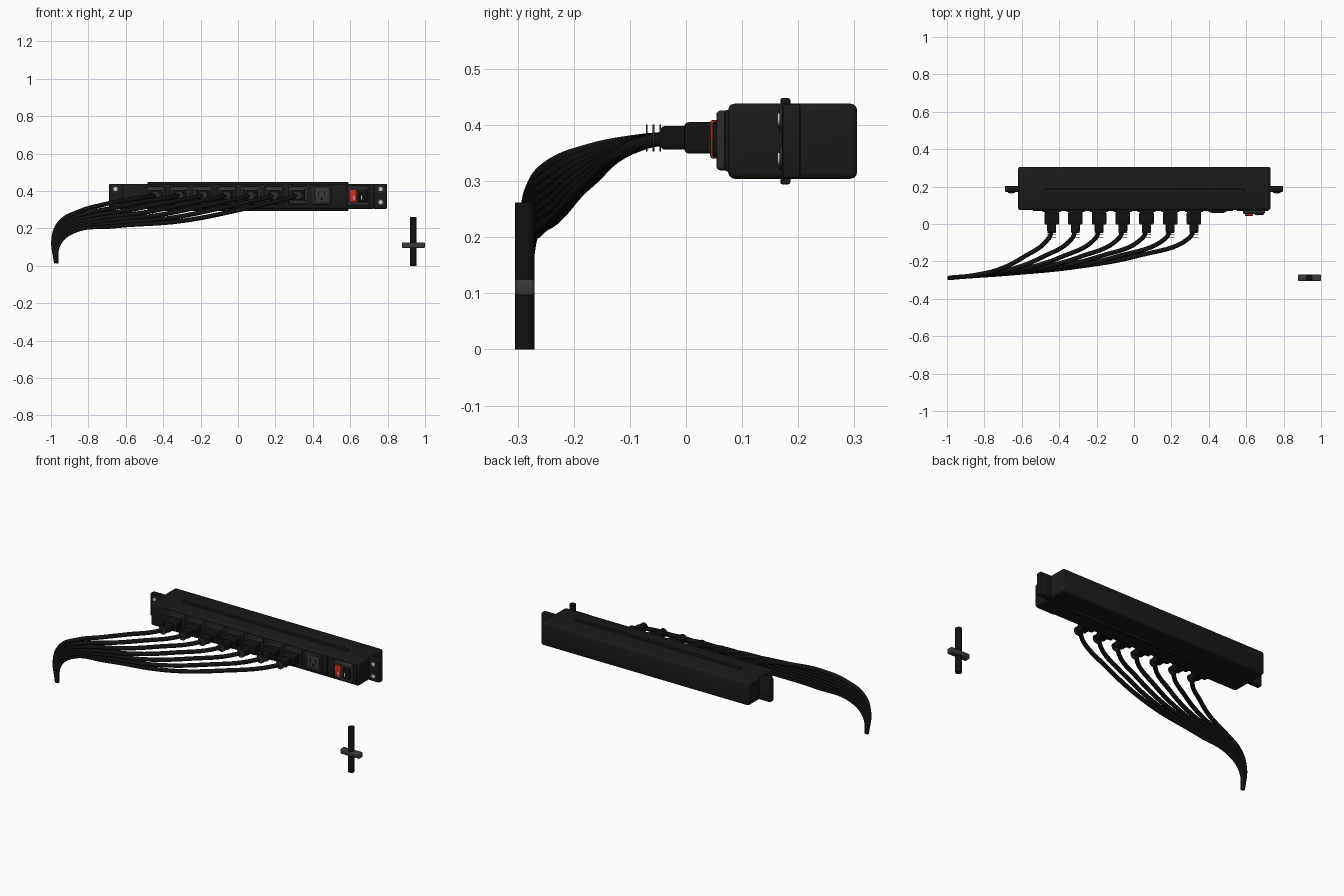
import bpy, bmesh, math
from mathutils import Matrix, Vector

if "Cube" in bpy.data.objects:
    bpy.data.objects.remove(bpy.data.objects["Cube"])


def material(name, r, g, b):
    m = bpy.data.materials.new(name)
    m.diffuse_color = (r, g, b, 1)
    m.use_nodes = True
    m.node_tree.nodes["Principled BSDF"].inputs["Base Color"].default_value = m.diffuse_color
    return m


BLACK = material("black_metal", 0.010, 0.010, 0.009)
RUBBER = material("black_rubber", 0.006, 0.006, 0.006)
DARK = material("dark_plastic", 0.022, 0.022, 0.022)
GREY = material("grey_plastic", 0.04, 0.04, 0.04)
RED = material("red_switch", 0.55, 0.03, 0.02)
LIGHT = material("light_metal", 0.7, 0.7, 0.7)


def finish(bm, name, mat):
    bmesh.ops.recalc_face_normals(bm, faces=bm.faces)
    me = bpy.data.meshes.new(name)
    bm.to_mesh(me)
    bm.free()
    me.materials.append(mat)
    ob = bpy.data.objects.new(name, me)
    bpy.context.collection.objects.link(ob)
    bpy.context.view_layer.objects.active = ob
    bpy.ops.object.select_all(action='DESELECT')
    ob.select_set(True)
    bpy.ops.object.shade_smooth_by_angle(angle=math.radians(35))
    return ob


def box(name, x, y, z, mat, bevel=0.0, seg=2):
    """Box from (min, max) ranges, optionally with rounded edges."""
    bm = bmesh.new()
    lo, hi = Vector((x[0], y[0], z[0])), Vector((x[1], y[1], z[1]))
    size = hi - lo
    bmesh.ops.create_cube(bm, size=1, matrix=Matrix.Translation((lo + hi) / 2) @ Matrix.Diagonal((*size, 1)))
    if bevel:
        bmesh.ops.bevel(bm, geom=bm.edges[:], offset=bevel, segments=seg, profile=0.5, affect='EDGES')
    return finish(bm, name, mat)


def cylinder(name, centre, radius, depth, axis, mat, seg=24):
    bm = bmesh.new()
    rot = Matrix.Rotation(math.pi / 2, 4, 'X') if axis == 'Y' else Matrix()
    bmesh.ops.create_cone(bm, cap_ends=True, segments=seg, radius1=radius, radius2=radius,
                          depth=depth, matrix=Matrix.Translation(centre) @ rot)
    return finish(bm, name, mat)


def span(c, w):
    return (c - w / 2, c + w / 2)


def cable(name, points, radius):
    cu = bpy.data.curves.new(name, 'CURVE')
    cu.dimensions = '3D'
    cu.bevel_depth, cu.bevel_resolution, cu.resolution_u = radius, 3, 8
    cu.use_fill_caps = True
    sp = cu.splines.new('BEZIER')
    sp.bezier_points.add(len(points) - 1)
    for bp, p in zip(sp.bezier_points, points):
        bp.co = p
        bp.handle_left_type = bp.handle_right_type = 'AUTO'
    cu.materials.append(RUBBER)
    ob = bpy.data.objects.new(name, cu)
    bpy.context.collection.objects.link(ob)
    bpy.ops.object.select_all(action='DESELECT')
    ob.select_set(True)
    bpy.context.view_layer.objects.active = ob
    bpy.ops.object.convert(target='MESH')
    bpy.ops.object.shade_smooth_by_angle(angle=math.radians(50))


# Housing, front panels and long ribs on top and underneath
box("housing", (-0.62, 0.73), (0.075, 0.305), (0.304, 0.438), BLACK, 0.012, 3)
box("outlet_panel", (-0.54, 0.53), (0.069, 0.085), (0.317, 0.427), BLACK, 0.004)
box("switch_panel", (0.55, 0.72), (0.069, 0.085), (0.317, 0.427), BLACK, 0.004)
for label, z in (("top", 0.438), ("bottom", 0.304)):
    box(label + "_rib", (-0.485, 0.59), (0.168, 0.186), span(z, 0.02), BLACK, 0.004)

# Mounting ears with screws
for label, x0, x1 in (("left", -0.69, -0.61), ("right", 0.72, 0.797)):
    box(label + "_ear", (x0, x1), (0.171, 0.204), (0.305, 0.438), BLACK, 0.006)
    cx = -0.655 if label == "left" else 0.763
    for i, z in enumerate((0.34, 0.41)):
        cylinder(f"{label}_washer_{i}", (cx, 0.170, z), 0.020, 0.006, 'Y', DARK)
        cylinder(f"{label}_screw_{i}", (cx, 0.167, z), 0.011, 0.007, 'Y', LIGHT)

# Outlets; the first seven hold a plug
OUTLETS = [-0.44 + 0.1267 * i for i in range(8)]
ZC = 0.377
for i, x in enumerate(OUTLETS):
    box(f"outlet_plate_{i}", span(x, 0.098), (0.064, 0.08), span(ZC, 0.098), DARK, 0.005)
    box(f"outlet_face_{i}", span(x, 0.074), (0.059, 0.07), span(ZC, 0.074), GREY, 0.004)
    for side in (-1, 1):
        box(f"outlet_slot_{i}_{side}", span(x + side * 0.016, 0.006), (0.0575, 0.062),
            span(ZC + 0.012, 0.024), RUBBER)
    cylinder(f"outlet_ground_{i}", (x, 0.060, ZC - 0.018), 0.007, 0.005, 'Y', RUBBER, 16)

# Cable routes run between the leftmost and rightmost plug's paths
FIRST = [(-0.44, -0.03, 0.377), (-0.455, -0.075, 0.373), (-0.60, -0.182, 0.352), (-0.72, -0.242, 0.327),
         (-0.85, -0.273, 0.290), (-0.95, -0.285, 0.233), (-0.985, -0.288, 0.150), (-0.972, -0.288, 0.014)]
LAST = [(0.32, -0.03, 0.377), (0.295, -0.075, 0.368), (0.02, -0.170, 0.302), (-0.30, -0.228, 0.240),
        (-0.66, -0.264, 0.212), (-0.89, -0.280, 0.180), (-0.962, -0.285, 0.110), (-0.972, -0.288, 0.014)]
for i, x in enumerate(OUTLETS[:7]):
    box(f"plug_body_{i}", span(x, 0.078), (-0.003, 0.064), span(ZC, 0.056), RUBBER, 0.008, 3)
    box(f"plug_neck_{i}", span(x, 0.048), (-0.045, 0.005), span(ZC, 0.042), RUBBER, 0.007, 3)
    for j, y in enumerate((-0.046, -0.058, -0.070)):
        cylinder(f"strain_ring_{i}_{j}", (x, y, ZC), 0.024, 0.003, 'Y', DARK)
    t = i / 6
    pts = [Vector(a).lerp(Vector(b), t) for a, b in zip(FIRST, LAST)]
    cable(f"power_cable_{i}", pts, 0.012)

# Rocker switch and indicator in a shared bezel
box("switch_bezel", (0.582, 0.70), (0.054, 0.078), (0.319, 0.426), DARK, 0.008, 3)
box("red_rocker", (0.594, 0.636), (0.043, 0.06), (0.340, 0.409), RED, 0.005)
box("rocker_mark", span(0.62, 0.007), (0.042, 0.05), span(0.365, 0.024), LIGHT)
box("breaker_switch", (0.645, 0.692), (0.047, 0.06), (0.342, 0.406), RUBBER, 0.004)
box("breaker_mark", span(0.66, 0.006), (0.046, 0.05), span(0.365, 0.022), LIGHT)

# Separate upright cord piece with its clamp
cylinder("cord_post", (0.937, -0.2875, 0.131), 0.0175, 0.262, 'Z', RUBBER)
box("cord_clamp", (0.876, 1.0), (-0.305, -0.27), (0.095, 0.125), GREY, 0.006, 3)
